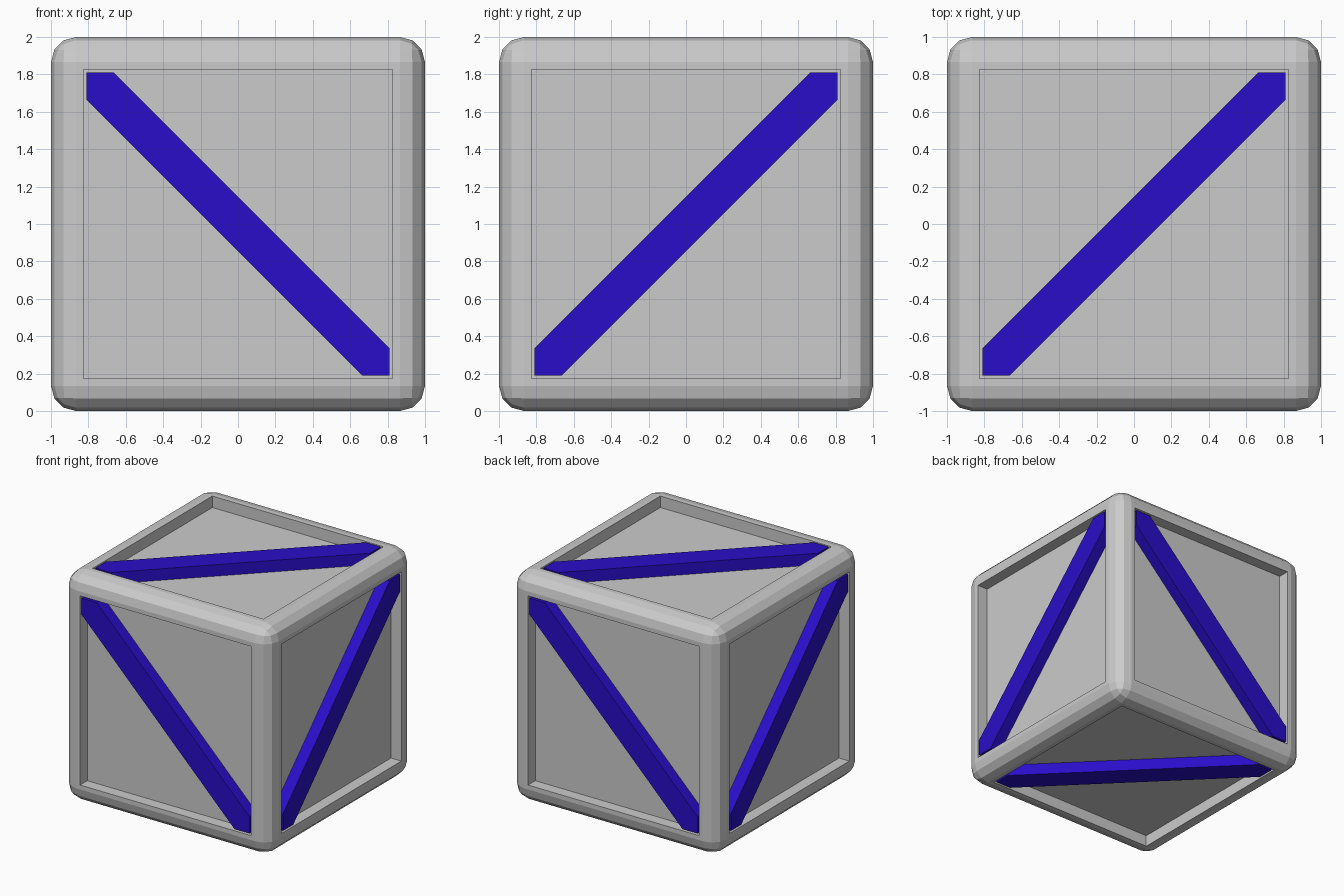
import bpy, bmesh
from mathutils import Vector

if "Cube" in bpy.data.objects:
    bpy.data.objects.remove(bpy.data.objects["Cube"])

BEVEL, OPEN, DEPTH, CUT = 0.135, 0.81, 0.10, 0.145
CENTRE = Vector((0, 0, 1))

# Crate body: rounded cube with a recessed panel on every side
bm = bmesh.new()
bmesh.ops.create_cube(bm, size=2)
bmesh.ops.bevel(bm, geom=bm.edges[:], offset=BEVEL, segments=3,
                profile=0.5, affect='EDGES')
panels = [f for f in bm.faces if f.calc_area() > 1]
bmesh.ops.inset_individual(bm, faces=panels, thickness=1 - BEVEL - OPEN)
bmesh.ops.inset_individual(bm, faces=panels, thickness=0, depth=-DEPTH)
bmesh.ops.translate(bm, verts=bm.verts[:], vec=CENTRE)
mesh = bpy.data.meshes.new("crate_body")
bm.to_mesh(mesh)
bm.free()
bpy.context.collection.objects.link(bpy.data.objects.new("crate_body", mesh))

blue = bpy.data.materials.new("blue")
blue.diffuse_color = (0.022, 0.004, 0.58, 1)
blue.use_nodes = True
blue.node_tree.nodes["Principled BSDF"].inputs["Base Color"].default_value = blue.diffuse_color


def brace(name, u, v):
    """Diagonal bar filling one recess, running from -u-v to +u+v."""
    u, v = Vector(u), Vector(v)
    axis = Vector([0 if u[i] or v[i] else 1 for i in range(3)])
    n = axis * (-1 if name.split("_")[0] in ("front", "left", "bottom") else 1)
    a, b = OPEN, OPEN - CUT
    outline = [(-a, -a), (-b, -a), (a, b), (a, a), (b, a), (-a, -b)]
    bm = bmesh.new()
    base = bm.faces.new([bm.verts.new(CENTRE + u * p + v * q + n * (1 - DEPTH))
                         for p, q in outline])
    ext = bmesh.ops.extrude_face_region(bm, geom=[base], use_keep_orig=True)
    top = [g for g in ext["geom"] if isinstance(g, bmesh.types.BMVert)]
    bmesh.ops.translate(bm, verts=top, vec=n * DEPTH)
    bmesh.ops.recalc_face_normals(bm, faces=bm.faces[:])
    me = bpy.data.meshes.new(name)
    bm.to_mesh(me)
    bm.free()
    me.materials.append(blue)
    bpy.context.collection.objects.link(bpy.data.objects.new(name, me))


# One diagonal brace per side
brace("front_brace", (1, 0, 0), (0, 0, -1))
brace("back_brace", (-1, 0, 0), (0, 0, -1))
brace("right_brace", (0, 1, 0), (0, 0, 1))
brace("left_brace", (0, -1, 0), (0, 0, 1))
brace("top_brace", (1, 0, 0), (0, 1, 0))
brace("bottom_brace", (1, 0, 0), (0, -1, 0))
